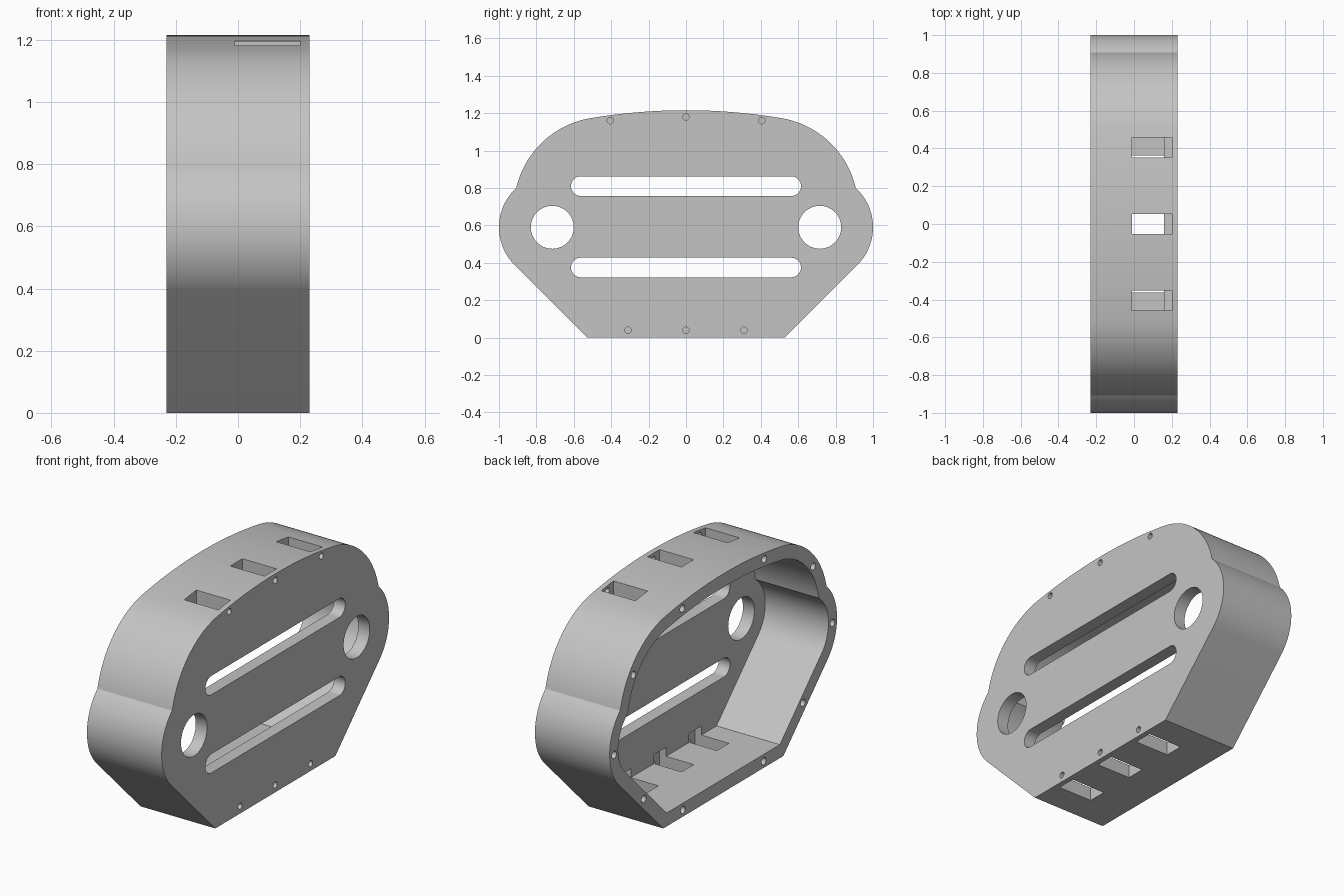
import bpy, bmesh
from math import sin, cos, pi, radians, atan2, hypot, sqrt
from mathutils import Vector

cube = bpy.data.objects.get("Cube")
if cube:
    bpy.data.objects.remove(cube)

HALF = 0.23       # half depth along x
WALL = 0.075      # rim thickness
PLATE_IN = 0.16   # inner face of the side plate

grey = bpy.data.materials.new("light grey")
grey.use_nodes = True
grey.diffuse_color = (0.55, 0.55, 0.55, 1)
grey.node_tree.nodes["Principled BSDF"].inputs["Base Color"].default_value = (0.55, 0.55, 0.55, 1)


def arc(c, r, a0, a1, n):
    return [(c[0] + r * cos(a0 + (a1 - a0) * i / n),
             c[1] + r * sin(a0 + (a1 - a0) * i / n)) for i in range(n + 1)]


def housing_profile(inset):
    """Closed (y, z) outline: flat base, sloped sides, end lobes, shoulders, crown."""
    lobe, shoulder = Vector((0.715, 0.59)), Vector((0.43, 0.69))
    r, big = 0.285 - inset, 0.49 - inset
    # where lobe and shoulder circles meet
    d = lobe - shoulder
    a = (d.length ** 2 + big ** 2 - r ** 2) / (2 * d.length)
    u = d.normalized()
    cusp = shoulder + u * a + Vector((-u.y, u.x)) * sqrt(big ** 2 - a ** 2)
    ang = lambda c: atan2(cusp.y - c.y, cusp.x - c.x)
    end = radians(80.5)
    side = arc(lobe, r, -pi / 4, ang(lobe), 24)
    foot = (side[0][0] - side[0][1] + inset, inset)
    side = [foot] + side + arc(shoulder, big, ang(shoulder), end, 28)[1:]
    # crown arc is tangent to the shoulder and ends on the centre line
    y, z = side[-1]
    crown_r = y / cos(end)
    side += arc((0, z - crown_r * sin(end)), crown_r, end, pi / 2, 8)[1:]
    return side + [(-y, z) for y, z in reversed(side[:-1])]


def stadium(z, half, r):
    return arc((half - r, z), r, -pi / 2, pi / 2, 16) + arc((r - half, z), r, pi / 2, 1.5 * pi, 16)


def circle(y, z, r, n=32):
    return arc((y, z), r, 0, 2 * pi, n)[:-1]


def box(y, half, z0, z1):
    return [(y - half, z0), (y + half, z0), (y + half, z1), (y - half, z1)]


def prisms(name, items):
    """One object holding a prism along x for every (outline, x0, x1)."""
    bm = bmesh.new()
    for outline, x0, x1 in items:
        face = bm.faces.new([bm.verts.new((x0, y, z)) for y, z in outline])
        out = bmesh.ops.extrude_face_region(bm, geom=[face])
        verts = [g for g in out["geom"] if isinstance(g, bmesh.types.BMVert)]
        bmesh.ops.translate(bm, verts=verts, vec=(x1 - x0, 0, 0))
    bmesh.ops.recalc_face_normals(bm, faces=bm.faces[:])
    mesh = bpy.data.meshes.new(name)
    bm.to_mesh(mesh)
    bm.free()
    mesh.materials.append(grey)
    obj = bpy.data.objects.new(name, mesh)
    bpy.context.collection.objects.link(obj)
    return obj


def cut(target, name, items):
    cutter = prisms(name, items)
    cutter.hide_render = True
    mod = target.modifiers.new(name, "BOOLEAN")
    mod.operation, mod.solver, mod.object = "DIFFERENCE", "EXACT", cutter
    bpy.context.view_layer.objects.active = target
    bpy.ops.object.modifier_apply(modifier=name)
    bpy.data.objects.remove(cutter)


housing = prisms("housing", [(housing_profile(0), -HALF, HALF)])

# open cavity behind the side plate
cut(housing, "cavity", [(housing_profile(WALL), -HALF - 0.1, PLATE_IN)])

# long slots and round ports through the plate
through = (0.1, HALF + 0.1)
cut(housing, "plate_openings",
    [(stadium(z, 0.615, 0.0525), *through) for z in (0.375, 0.81)]
    + [(circle(s * 0.715, 0.59, 0.115, 48), *through) for s in (-1, 1)])

# strap pockets through crown and base, biting into the plate
cut(housing, "strap_pockets",
    [(box(y, 0.053, 1.09, 1.4), -0.01, 0.2) for y in (-0.405, 0, 0.405)]
    + [(box(y, 0.053, -0.2, 0.125), -0.01, 0.2) for y in (-0.31, 0, 0.31)])

# pin holes from the plate face into the pockets
pins = [(0, 1.18), (0, 0.04)] + [(s * y, z) for s in (-1, 1) for y, z in ((0.405, 1.16), (0.31, 0.04))]
cut(housing, "pin_holes", [(circle(y, z, 0.017, 20), 0.18, HALF + 0.1) for y, z in pins])

# blind screw holes around the open rim
screws = [(0.36, 1.16), (0.79, 0.955), (0.96, 0.575), (0.70, 0.23), (0.355, 0.037)]
cut(housing, "screw_holes", [(circle(s * y, z, 0.02, 20), -HALF - 0.1, -HALF + 0.15)
                             for y, z in screws for s in (-1, 1)])

bpy.ops.object.select_all(action="DESELECT")
housing.select_set(True)
bpy.context.view_layer.objects.active = housing
bpy.ops.object.shade_smooth_by_angle(angle=radians(25))
